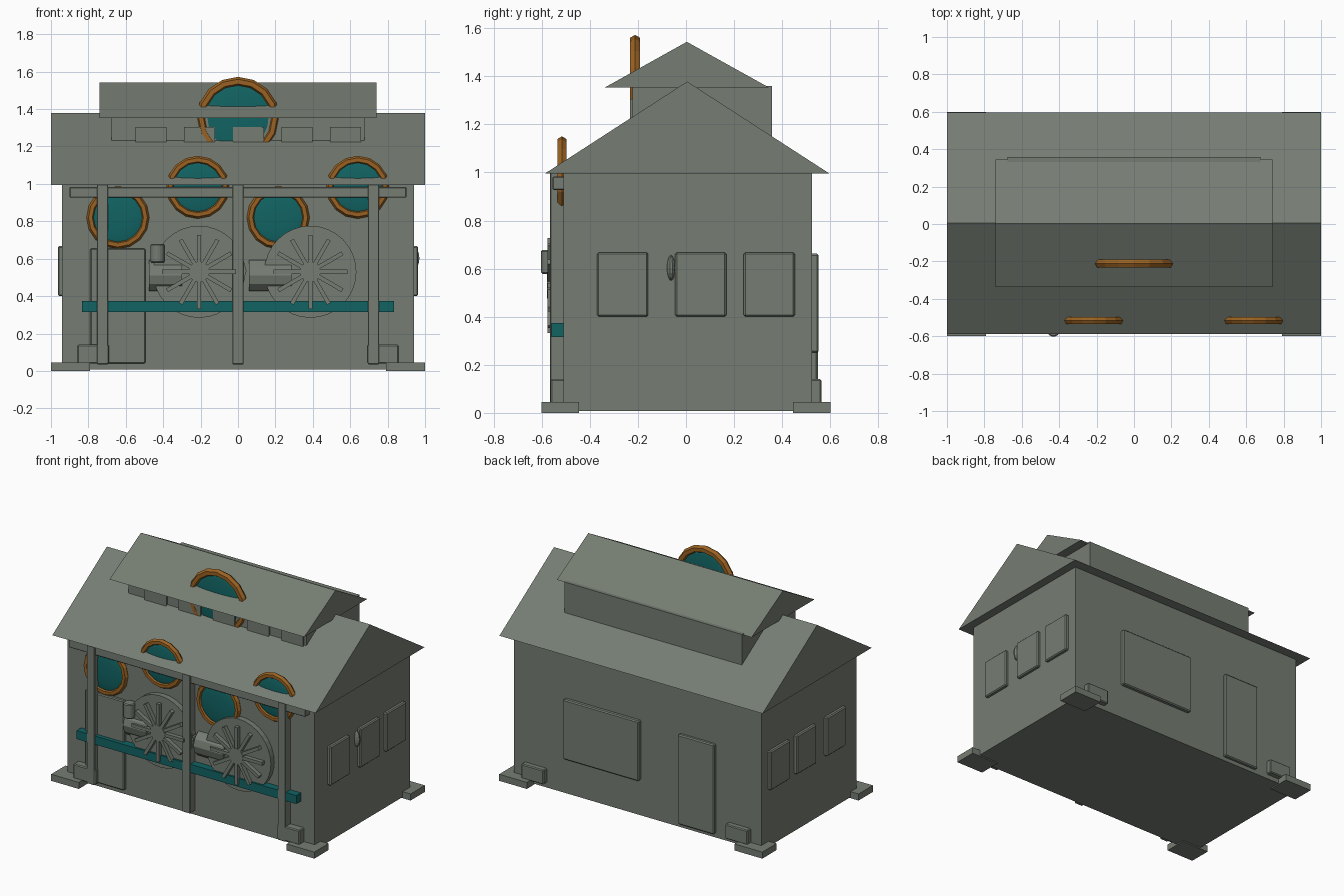
import bpy, bmesh, math
from mathutils import Matrix, Vector

if "Cube" in bpy.data.objects:
    bpy.data.objects.remove(bpy.data.objects["Cube"])


def material(name, rgb):
    m = bpy.data.materials.new(name)
    m.diffuse_color = (*rgb, 1)
    m.use_nodes = True
    m.node_tree.nodes["Principled BSDF"].inputs["Base Color"].default_value = m.diffuse_color
    return m


GREY = material("weathered_grey", (0.18, 0.205, 0.17))
TEAL = material("deep_teal", (0.006, 0.125, 0.125))
ORANGE = material("rust_orange", (0.32, 0.12, 0.016))


def add(name, bm, mat, bevel=0.0, smooth=False):
    bmesh.ops.recalc_face_normals(bm, faces=bm.faces)
    me = bpy.data.meshes.new(name)
    bm.to_mesh(me)
    bm.free()
    me.materials.append(mat)
    for p in me.polygons:
        p.use_smooth = smooth
    ob = bpy.data.objects.new(name, me)
    bpy.context.collection.objects.link(ob)
    if bevel:
        b = ob.modifiers.new("bevel", 'BEVEL')
        b.width = bevel
        b.segments = 1
    return ob


def box(name, x, y, z, mat=GREY, bevel=0.0):
    bm = bmesh.new()
    lo, hi = Vector((x[0], y[0], z[0])), Vector((x[1], y[1], z[1]))
    m = Matrix.Translation((lo + hi) / 2) @ Matrix.Diagonal((*(hi - lo), 1))
    bmesh.ops.create_cube(bm, size=1, matrix=m)
    return add(name, bm, mat, bevel)


def cylinder(name, center, r, depth, axis='Y', n=24, mat=GREY, bevel=0.0):
    rot = {'X': Matrix.Rotation(math.pi / 2, 4, 'Y'),
           'Y': Matrix.Rotation(math.pi / 2, 4, 'X'), 'Z': Matrix()}[axis]
    bm = bmesh.new()
    bmesh.ops.create_cone(bm, cap_ends=True, segments=n, radius1=r, radius2=r,
                          depth=depth, matrix=Matrix.Translation(center) @ rot)
    return add(name, bm, mat, bevel)


def gable(name, half_x, y0, y1, z0, z1):
    # solid triangular prism with its ridge along x
    bm = bmesh.new()
    mid = (y0 + y1) / 2
    ends = [[bm.verts.new((s * half_x, y, z)) for y, z in ((y0, z0), (y1, z0), (mid, z1))]
            for s in (-1, 1)]
    for e in ends:
        bm.faces.new(e)
    for i in range(3):
        j = (i + 1) % 3
        bm.faces.new((ends[0][i], ends[0][j], ends[1][j], ends[1][i]))
    return add(name, bm, GREY)


def ringed_disc(name, x, y, z, major, minor):
    # orange ring, vertical in the xz plane
    bm = bmesh.new()
    n, k = 16, 6
    loops = []
    for i in range(n):
        a = math.tau * i / n
        loop = []
        for j in range(k):
            b = math.tau * j / k
            r = major + minor * math.cos(b)
            loop.append(bm.verts.new((x + r * math.cos(a), y + minor * math.sin(b),
                                      z + r * math.sin(a))))
        loops.append(loop)
    for i in range(n):
        p, q = loops[i], loops[(i + 1) % n]
        for j in range(k):
            bm.faces.new((p[j], p[(j + 1) % k], q[(j + 1) % k], q[j]))
    add(name + "_ring", bm, ORANGE)
    # slightly domed teal disc
    bm = bmesh.new()
    m = (Matrix.Translation((x, y, z)) @ Matrix.Diagonal((major, 0.018, major, 1))
         @ Matrix.Rotation(math.pi / 2, 4, 'X'))
    bmesh.ops.create_uvsphere(bm, u_segments=24, v_segments=10, radius=1, matrix=m)
    add(name + "_disc", bm, TEAL, smooth=True)


# main hall and roof
box("hall_walls", (-0.94, 0.94), (-0.51, 0.525), (0.008, 1.0))
gable("main_roof", 1.0, -0.587, 0.597, 0.995, 1.378)

# raised roof vent with its own roof
box("roof_vent_walls", (-0.675, 0.675), (-0.222, 0.357), (1.05, 1.36))
gable("roof_vent_roof", 0.74, -0.338, 0.345, 1.353, 1.543)
for i in range(5):
    cx = -0.465 + 0.26 * i
    box("roof_vent_window", (cx - 0.083, cx + 0.083), (-0.233, -0.21), (1.21, 1.305))

# corner footings and plinth blocks
for sx in (-1, 1):
    for sy in (-1, 1):
        ys = lambda a, b: sorted((sy * a, sy * b))
        box("corner_footing", sorted((sx * 0.79, sx * 1.0)), ys(0.445, 0.6), (0, 0.045))
        box("plinth_block", sorted((sx * 0.69, sx * 0.86)), ys(0.45, 0.563),
            (0.04, 0.14), bevel=0.006)

# side windows
for sx in (-1, 1):
    for y0 in (-0.37, -0.045, 0.24):
        box("side_window", sorted((sx * 0.93, sx * 0.963)), (y0, y0 + 0.213),
            (0.4, 0.667), bevel=0.007)

# small side knob
bm = bmesh.new()
bmesh.ops.create_uvsphere(bm, u_segments=10, v_segments=8, radius=1,
                          matrix=Matrix.Translation((0.945, -0.062, 0.603))
                          @ Matrix.Diagonal((0.026, 0.017, 0.053, 1)))
add("side_knob", bm, GREY)

# doors and back window
box("front_door", (-0.79, -0.495), (-0.532, -0.5), (0.04, 0.655), bevel=0.006)
box("back_door", (-0.595, -0.32), (0.51, 0.548), (0.035, 0.652), bevel=0.007)
box("back_window", (-0.025, 0.55), (0.51, 0.552), (0.25, 0.662), bevel=0.007)

# front posts, header beam and teal rail
for cx in (-0.725, 0, 0.725):
    box("front_post", (cx - 0.03, cx + 0.03), (-0.565, -0.505), (0.035, 1.0), bevel=0.004)
box("header_beam", (-0.9, 0.9), (-0.555, -0.5), (0.927, 0.983), bevel=0.004)
box("front_rail", (-0.835, 0.835), (-0.56, -0.505), (0.316, 0.374), TEAL)

# spoked wheels: backing disc, twelve spokes, hub
for cx in (-0.208, 0.387):
    cylinder("wheel_disc", (cx, -0.525, 0.53), 0.246, 0.045, n=32)
    bm = bmesh.new()
    for i in range(12):
        m = (Matrix.Translation((cx, -0.56, 0.53)) @ Matrix.Rotation(math.tau * i / 12, 4, 'Y')
             @ Matrix.Translation((0.118, 0, 0)) @ Matrix.Diagonal((0.16, 0.032, 0.022, 1)))
        bmesh.ops.create_cube(bm, size=1, matrix=m)
    add("wheel_spokes", bm, GREY)
    cylinder("wheel_hub", (cx, -0.55, 0.53), 0.055, 0.055, n=16)

# drive motors beside the wheels
for x0, x1 in ((-0.475, -0.3), (0.06, 0.285)):
    cylinder("motor", ((x0 + x1) / 2, -0.48, 0.51), 0.09, x1 - x0, axis='X', n=12)
cylinder("motor_cap", (-0.43, -0.565, 0.628), 0.038, 0.1, axis='Z', n=12, bevel=0.006)
cylinder("shaft_end", (0.0, -0.52, 0.535), 0.045, 0.05, n=12)

# ringed discs on the roof line and front wall
ringed_disc("roof_emblem", 0, -0.212, 1.35, 0.197, 0.025)
for cx, cz in ((-0.215, 0.982), (0.64, 0.982), (-0.642, 0.82), (0.215, 0.82)):
    ringed_disc("wall_emblem", cx, -0.516, cz, 0.147, 0.021)
